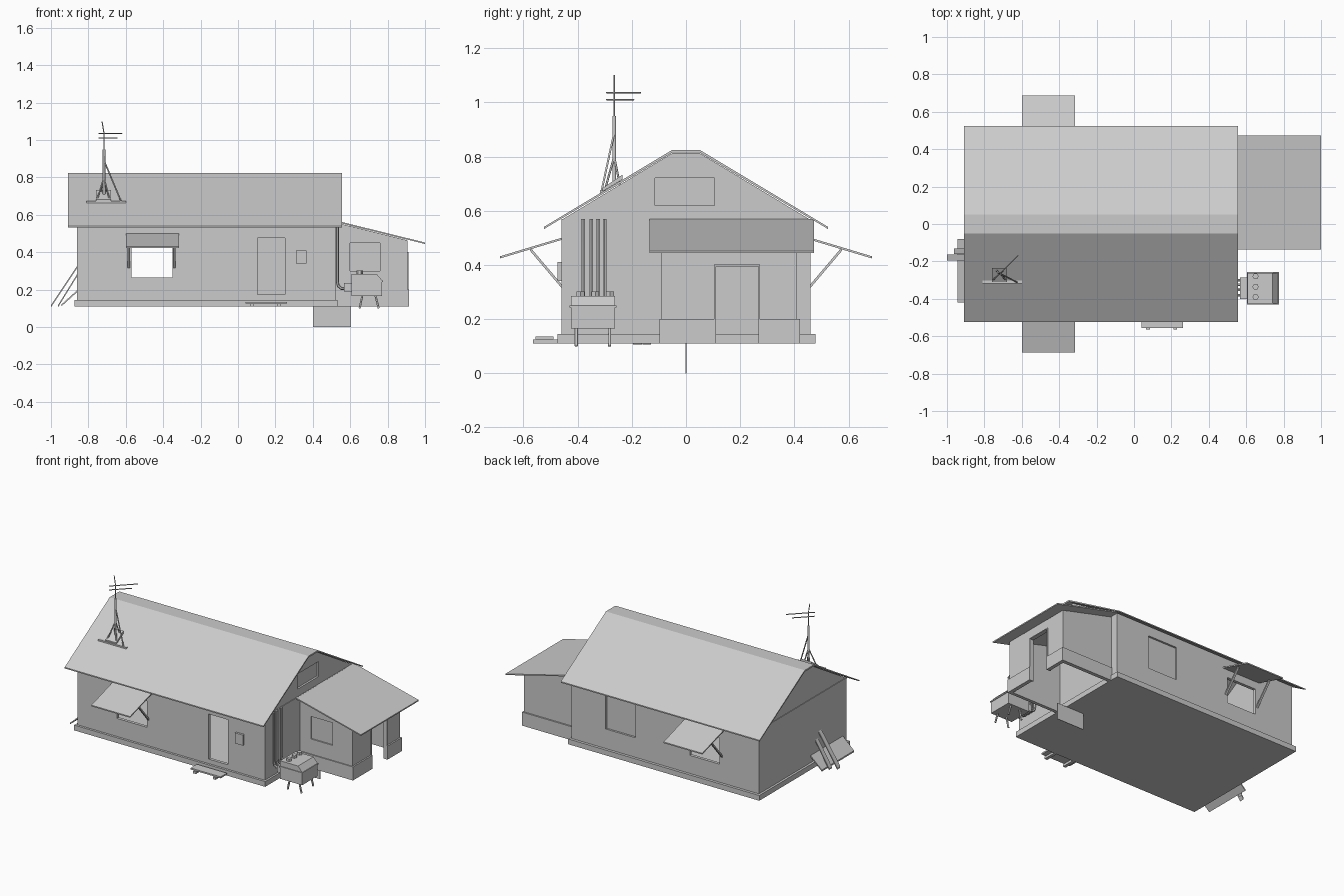
import bpy, bmesh
from mathutils import Vector

cube = bpy.data.objects.get("Cube")
if cube:
    bpy.data.objects.remove(cube, do_unlink=True)

grey = bpy.data.materials.new("plain_grey")
grey.use_nodes = True
grey.diffuse_color = (0.6, 0.6, 0.6, 1)
grey.node_tree.nodes["Principled BSDF"].inputs["Base Color"].default_value = (0.6, 0.6, 0.6, 1)


def prism(name, profile, axis, a, b):
    """Extrude a 2D profile (y,z for axis x; x,z for axis y) from a to b."""
    bm = bmesh.new()
    place = (lambda p, t: (t, p[0], p[1])) if axis == "x" else (lambda p, t: (p[0], t, p[1]))
    ends = [[bm.verts.new(place(p, t)) for p in profile] for t in (a, b)]
    for ring in ends:
        bm.faces.new(ring)
    n = len(profile)
    for i in range(n):
        j = (i + 1) % n
        bm.faces.new((ends[0][i], ends[0][j], ends[1][j], ends[1][i]))
    bmesh.ops.recalc_face_normals(bm, faces=bm.faces)
    mesh = bpy.data.meshes.new(name)
    bm.to_mesh(mesh)
    bm.free()
    mesh.materials.append(grey)
    obj = bpy.data.objects.new(name, mesh)
    bpy.context.collection.objects.link(obj)
    return obj


def box(name, x, y, z):
    return prism(name, [(x[0], z[0]), (x[1], z[0]), (x[1], z[1]), (x[0], z[1])], "y", *y)


def slab(name, p, q, thick, axis, a, b):
    """Sloping board whose top edge runs from p to q."""
    return prism(name, [p, q, (q[0], q[1] - thick), (p[0], p[1] - thick)], axis, a, b)


def cut(obj, cutter):
    mod = obj.modifiers.new("cut", "BOOLEAN")
    mod.operation, mod.solver, mod.object = "DIFFERENCE", "EXACT", cutter
    cutter.hide_render = True
    bpy.ops.object.select_all(action="DESELECT")
    bpy.context.view_layer.objects.active = obj
    obj.select_set(True)
    bpy.ops.object.modifier_apply(modifier=mod.name)
    bpy.data.objects.remove(cutter, do_unlink=True)


def cut_box(obj, x, y, z):
    cut(obj, box("cutter", x, y, z))


def rod(name, points, radius, smooth=False):
    curve = bpy.data.curves.new(name, "CURVE")
    curve.dimensions = "3D"
    curve.bevel_depth, curve.bevel_resolution = radius, 1
    curve.use_fill_caps = True
    spline = curve.splines.new("POLY")
    spline.points.add(len(points) - 1)
    for sp, p in zip(spline.points, points):
        sp.co = (*p, 1)
    curve.materials.append(grey)
    obj = bpy.data.objects.new(name, curve)
    bpy.context.collection.objects.link(obj)
    bpy.ops.object.select_all(action="DESELECT")
    bpy.context.view_layer.objects.active = obj
    obj.select_set(True)
    bpy.ops.object.convert(target="MESH")
    if smooth:
        bpy.ops.object.shade_smooth_by_angle()


# Main house: hollow gabled shell on a solid foundation
box("foundation", (-0.875, 0.533), (-0.475, 0.478), (0.11, 0.145))
walls = prism("house_walls", [(-0.46, 0.14), (0.46, 0.14), (0.46, 0.566), (0.05, 0.813),
                              (-0.05, 0.813), (-0.46, 0.566)], "x", -0.86, 0.52)
cut(walls, prism("cutter", [(-0.44, 0.1), (0.44, 0.1), (0.44, 0.56), (0.04, 0.8),
                            (-0.04, 0.8), (-0.44, 0.56)], "x", -0.84, 0.5))
cut_box(walls, (-0.57, -0.35), (-0.6, 0.6), (0.265, 0.44))     # through windows
cut_box(walls, (0.105, 0.25), (-0.6, -0.4), (0.175, 0.475))    # front door
cut_box(walls, (0.05, 0.27), (0.447, 0.6), (0.275, 0.5))       # blocked back window
cut_box(walls, (0.507, 0.6), (-0.115, 0.105), (0.62, 0.72))    # gable vent
prism("main_roof", [(-0.525, 0.54), (-0.05, 0.825), (0.05, 0.825), (0.525, 0.54), (0.525, 0.532),
                    (0.05, 0.815), (-0.05, 0.815), (-0.525, 0.532)], "x", -0.91, 0.555)
for s in (-1, 1):
    box("gable_trim", (0.518, 0.524) if s > 0 else (-0.864, -0.858), (-0.46, 0.46), (0.564, 0.57))

# Awnings with struts, front and back
for s in (-1, 1):
    slab("awning", (s * 0.46, 0.5), (s * 0.686, 0.432), 0.008, "x", -0.6, -0.315)
    for x in (-0.585, -0.34):
        slab("awning_strut", (s * 0.458, 0.327), (s * 0.575, 0.465), 0.014, "x", x - 0.007, x + 0.007)

# Side annex: three walls, sloping roof, doorway and skirting
annex = prism("annex_walls", [(0.51, 0.11), (0.905, 0.11), (0.905, 0.464), (0.51, 0.562)], "y", -0.09, 0.41)
cut_box(annex, (0.4, 0.89), (-0.075, 0.395), (0, 0.8))
cut_box(annex, (0.6, 0.76), (-0.2, -0.081), (0.3, 0.45))
skirt = box("annex_skirting", (0.525, 0.915), (-0.097, 0.42), (0.11, 0.2))
cut_box(skirt, (0.4, 0.892), (-0.077, 0.397), (0, 0.8))
for part in (annex, skirt):
    cut_box(part, (0.8, 1.1), (0.11, 0.267), (0, 0.395))
for y in (0.104, 0.267):
    box("door_jamb", (0.885, 0.912), (y, y + 0.006), (0.11, 0.4))
box("door_lintel", (0.885, 0.912), (0.104, 0.273), (0.395, 0.401))
slab("annex_roof", (0.522, 0.57), (1.0, 0.452), 0.008, "y", -0.135, 0.473)
box("under_panel", (0.4, 0.605), (-0.002, 0.002), (0, 0.11))

# Front step and wall meter
box("step_board", (0.04, 0.262), (-0.556, -0.49), (0.125, 0.135))
for x in (0.065, 0.21):
    box("step_support", (x, x + 0.02), (-0.565, -0.475), (0.11, 0.125))
box("meter_box", (0.31, 0.367), (-0.474, -0.455), (0.34, 0.41))

# Generator, its legs, caps and pipes
prism("generator", [(0.607, 0.165), (0.77, 0.165), (0.77, 0.25), (0.74, 0.285), (0.607, 0.285)],
      "y", -0.425, -0.262)
box("generator_rim", (0.604, 0.774), (-0.43, -0.257), (0.242, 0.25))
box("pipe_manifold", (0.567, 0.607), (-0.4, -0.285), (0.19, 0.235))
for y in (-0.28, -0.335, -0.39):
    rod("generator_cap", [(0.65, y, 0.28), (0.65, y, 0.302)], 0.017, True)
for y in (-0.405, -0.282):
    for x, foot in ((0.665, 0.65), (0.735, 0.752)):
        slab("generator_leg", (x, 0.17), (foot, 0.112), 0.012, "y", y - 0.006, y + 0.006)
        rod("generator_foot", [(x, y, 0.168), (foot, y, 0.1)], 0.006)
for y in (-0.38, -0.35, -0.325, -0.3):
    rod("pipe", [(0.531, y, 0.57), (0.531, y, 0.245), (0.536, y, 0.22), (0.552, y, 0.207),
                 (0.575, y, 0.205)], 0.008, True)

# Boards leaning on the left end
slab("leaning_board", (-0.862, 0.195), (-0.945, 0.12), 0.01, "y", -0.42, -0.08)
slab("leaning_plank", (-0.862, 0.325), (-1.0, 0.118), 0.012, "y", -0.195, -0.163)
slab("leaning_plank", (-0.862, 0.28), (-0.962, 0.118), 0.012, "y", -0.16, -0.13)

# Roof antenna
box("antenna_plank", (-0.81, -0.6), (-0.318, -0.302), (0.664, 0.674))
prism("antenna_base", [(-0.31, 0.67), (-0.235, 0.715), (-0.235, 0.733), (-0.31, 0.682)], "x", -0.76, -0.68)
mast = Vector((-0.717, -0.265, 0.7))
rod("mast", [mast, mast + Vector((0, 0, 0.25))], 0.008)
rod("mast_tip", [mast + Vector((0, 0, 0.24)), mast + Vector((0, 0, 0.34)), (-0.727, -0.265, 1.1)], 0.003)
for x, y in ((-0.755, -0.3), (-0.685, -0.3), (-0.745, -0.24), (-0.69, -0.24)):
    rod("mast_leg", [(x, y, 0.675), mast + Vector((0, 0, 0.1))], 0.004)
rod("mast_brace", [(-0.625, -0.312, 0.672), (-0.712, -0.267, 0.88)], 0.004)
for z, reach in ((1.036, 0.125), (1.01, 0.1)):
    rod("antenna_bar", [(-0.745, -0.293, z), (-0.745 + reach, -0.293 + reach, z)], 0.003)
